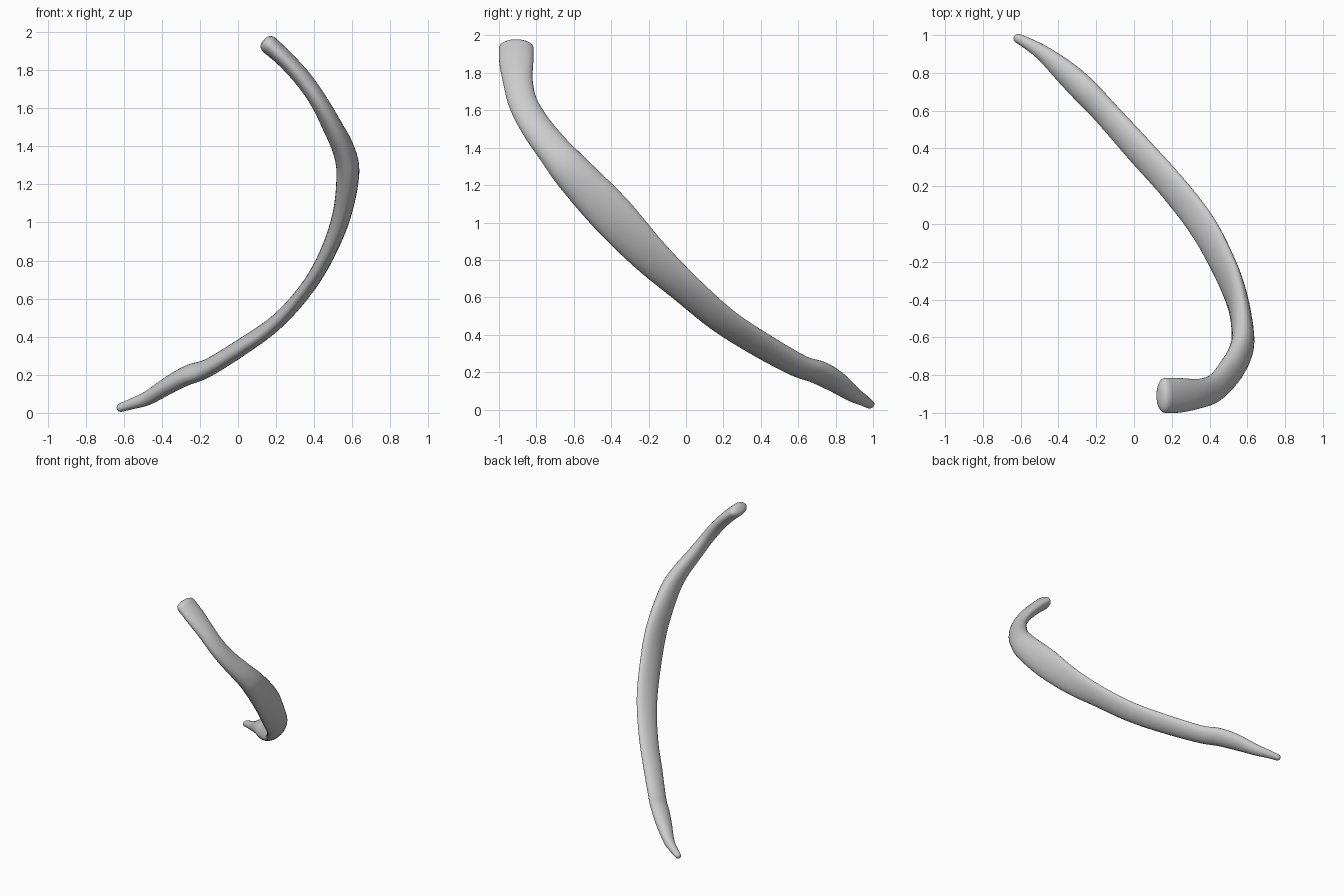
import bpy, bmesh, math
from mathutils import Vector

if "Cube" in bpy.data.objects:
    bpy.data.objects.remove(bpy.data.objects["Cube"])

# Stations along the bone: x, y, z, wide diameter, thin diameter
STATIONS = [
    (-0.615, 0.983, 0.028, 0.050, 0.045),
    (-0.550, 0.948, 0.050, 0.066, 0.058),
    (-0.470, 0.895, 0.080, 0.090, 0.074),
    (-0.360, 0.800, 0.148, 0.134, 0.090),
    (-0.260, 0.705, 0.200, 0.152, 0.098),
    (-0.160, 0.600, 0.235, 0.150, 0.090),
    (0.020, 0.400, 0.346, 0.164, 0.086),
    (0.200, 0.200, 0.475, 0.172, 0.078),
    (0.355, 0.000, 0.645, 0.186, 0.075),
    (0.466, -0.200, 0.830, 0.212, 0.082),
    (0.546, -0.400, 1.045, 0.234, 0.098),
    (0.577, -0.600, 1.260, 0.208, 0.120),
    (0.553, -0.705, 1.385, 0.180, 0.116),
    (0.493, -0.800, 1.510, 0.166, 0.104),
    (0.425, -0.870, 1.635, 0.155, 0.092),
    (0.345, -0.898, 1.750, 0.158, 0.092),
    (0.250, -0.907, 1.855, 0.182, 0.092),
    (0.165, -0.907, 1.932, 0.186, 0.098),
]
# Direction of the wide axis: station index, vector
WIDE = [(0, (0.45, 0.78, 0.42)), (6, (0.48, 0.74, 0.47)), (8, (0.43, 0.74, 0.52)),
        (10, (0.12, 0.74, 0.66)), (13, (-0.24, 0.86, 0.45)),
        (15, (0, 1, 0.1)), (17, (0, 1, 0))]
STEPS, SIDES = 5, 28


def catmull(u):
    """Smoothly interpolated station values at parameter u."""
    i = min(int(u), len(STATIONS) - 2)
    t = u - i
    p0, p1, p2, p3 = (STATIONS[max(0, min(len(STATIONS) - 1, i + k))] for k in (-1, 0, 1, 2))
    return [0.5 * (2 * b + (c - a) * t + (2 * a - 5 * b + 4 * c - d) * t * t
                   + (3 * b - a - 3 * c + d) * t ** 3)
            for a, b, c, d in zip(p0, p1, p2, p3)]


def wide_axis(u):
    for (i, a), (j, b) in zip(WIDE, WIDE[1:]):
        if u <= j:
            return Vector(a).lerp(Vector(b), (u - i) / (j - i))
    return Vector(WIDE[-1][1])


def frame(u):
    """Centre, tangent, wide half-axis and thin half-axis."""
    last = len(STATIONS) - 1
    v = catmull(u)
    tan = Vector(catmull(min(last, u + 0.3))[:3]) - Vector(catmull(max(0, u - 0.3))[:3])
    tan.normalize()
    w = wide_axis(u)
    w = (w - tan * w.dot(tan)).normalized()
    return Vector(v[:3]), tan, w * v[3] / 2, tan.cross(w) * v[4] / 2


# Ring list: rounded tip, shaft, rounded head
last = len(STATIONS) - 1
rings = []
CAP = [math.radians(a) for a in (80, 60, 40, 20)]
c, t, w, n = frame(0)
rings += [(c - t * 0.022 * math.sin(a), w * math.cos(a), n * math.cos(a)) for a in CAP]
for k in range(last * STEPS + 1):
    c, t, w, n = frame(k / STEPS)
    rings.append((c, w, n))
rings += [(c + t * 0.04 * math.sin(a), w * math.cos(a) ** 0.7, n * math.cos(a) ** 0.7)
          for a in reversed(CAP)]

# Skin the rings
bm = bmesh.new()
loops = []
for c, w, n in rings:
    loops.append([bm.verts.new(c + w * math.cos(a) + n * math.sin(a))
                  for a in (2 * math.pi * s / SIDES for s in range(SIDES))])
for a, b in zip(loops, loops[1:]):
    for s in range(SIDES):
        r = (s + 1) % SIDES
        bm.faces.new((a[s], a[r], b[r], b[s]))
bm.faces.new(loops[0][::-1])
bm.faces.new(loops[-1])
bmesh.ops.recalc_face_normals(bm, faces=bm.faces)
for f in bm.faces:
    f.smooth = True

mesh = bpy.data.meshes.new("rib_bone")
bm.to_mesh(mesh)
bm.free()
bpy.context.collection.objects.link(bpy.data.objects.new("rib_bone", mesh))
